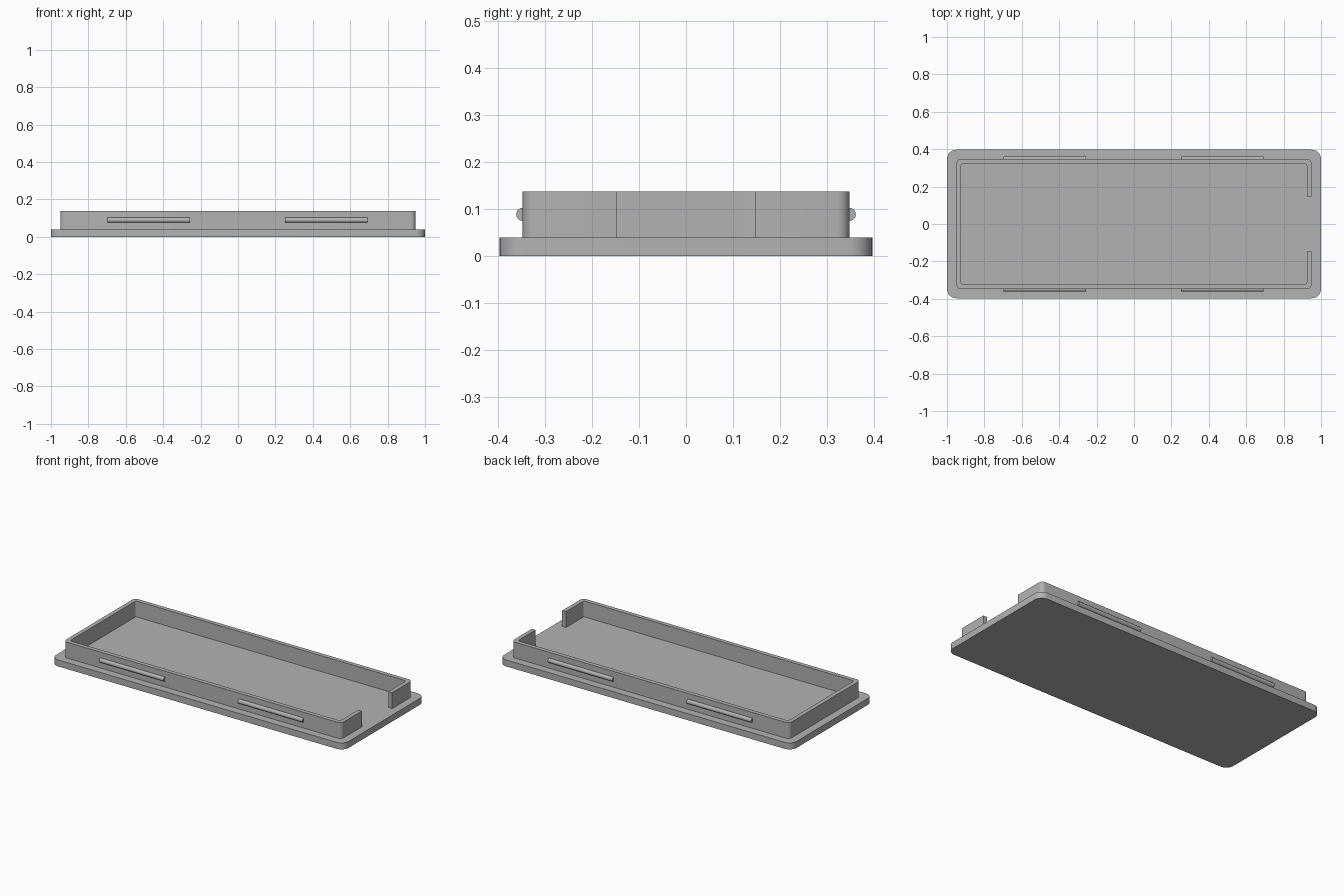
import bpy, bmesh
from math import cos, sin, pi, radians

cube = bpy.data.objects.get("Cube")
if cube:
    bpy.data.objects.remove(cube)

grey = bpy.data.materials.new("light_grey")
grey.use_nodes = True
colour = (0.448, 0.448, 0.448, 1)
grey.diffuse_color = colour
grey.node_tree.nodes["Principled BSDF"].inputs["Base Color"].default_value = colour


def finish(obj):
    obj.data.materials.append(grey)
    bpy.ops.object.select_all(action="DESELECT")
    obj.select_set(True)
    bpy.context.view_layer.objects.active = obj
    bpy.ops.object.shade_smooth_by_angle(angle=radians(30))


def rounded_corners(hx, hy, r, steps=8):
    """Outline of a rounded rectangle, counter-clockwise from the +x +y corner."""
    pts = []
    for i, (sx, sy) in enumerate([(1, 1), (-1, 1), (-1, -1), (1, -1)]):
        for k in range(steps + 1):
            a = pi / 2 * (i + k / steps)
            pts.append((sx * (hx - r) + r * cos(a), sy * (hy - r) + r * sin(a)))
    return pts


def extrude_outline(name, pts, z0, z1):
    bm = bmesh.new()
    face = bm.faces.new([bm.verts.new((x, y, z0)) for x, y in pts])
    top = bmesh.ops.extrude_face_region(bm, geom=[face])["geom"]
    bmesh.ops.translate(bm, vec=(0, 0, z1 - z0),
                        verts=[v for v in top if isinstance(v, bmesh.types.BMVert)])
    bmesh.ops.recalc_face_normals(bm, faces=bm.faces)
    mesh = bpy.data.meshes.new(name)
    bm.to_mesh(mesh)
    bm.free()
    obj = bpy.data.objects.new(name, mesh)
    bpy.context.collection.objects.link(obj)
    finish(obj)


# Flat lid plate
plate_top = 0.04
extrude_outline("lid_plate", rounded_corners(1, 0.397, 0.05), 0, plate_top)

# Raised rim, open in the middle of the +x end
wall_x, wall_y, thick, gap = 0.95, 0.348, 0.026, 0.148
inner_x, inner_y = wall_x - thick, wall_y - thick
outer = [(wall_x, gap)] + rounded_corners(wall_x, wall_y, 0.026) + [(wall_x, -gap)]
inner = [(inner_x, gap)] + rounded_corners(inner_x, inner_y, 0.012) + [(inner_x, -gap)]
extrude_outline("rim_wall", outer + inner[::-1], plate_top - 0.005, 0.138)

# Half-round snap ridges along both long sides
for side, sy in (("front", -1), ("back", 1)):
    for end, x in (("right", -0.477), ("left", 0.472)):
        bpy.ops.mesh.primitive_cylinder_add(
            vertices=32, radius=0.0138, depth=0.442,
            location=(x, sy * wall_y, 0.089), rotation=(0, pi / 2, 0))
        ridge = bpy.context.object
        ridge.name = f"snap_ridge_{side}_{end}"
        finish(ridge)
